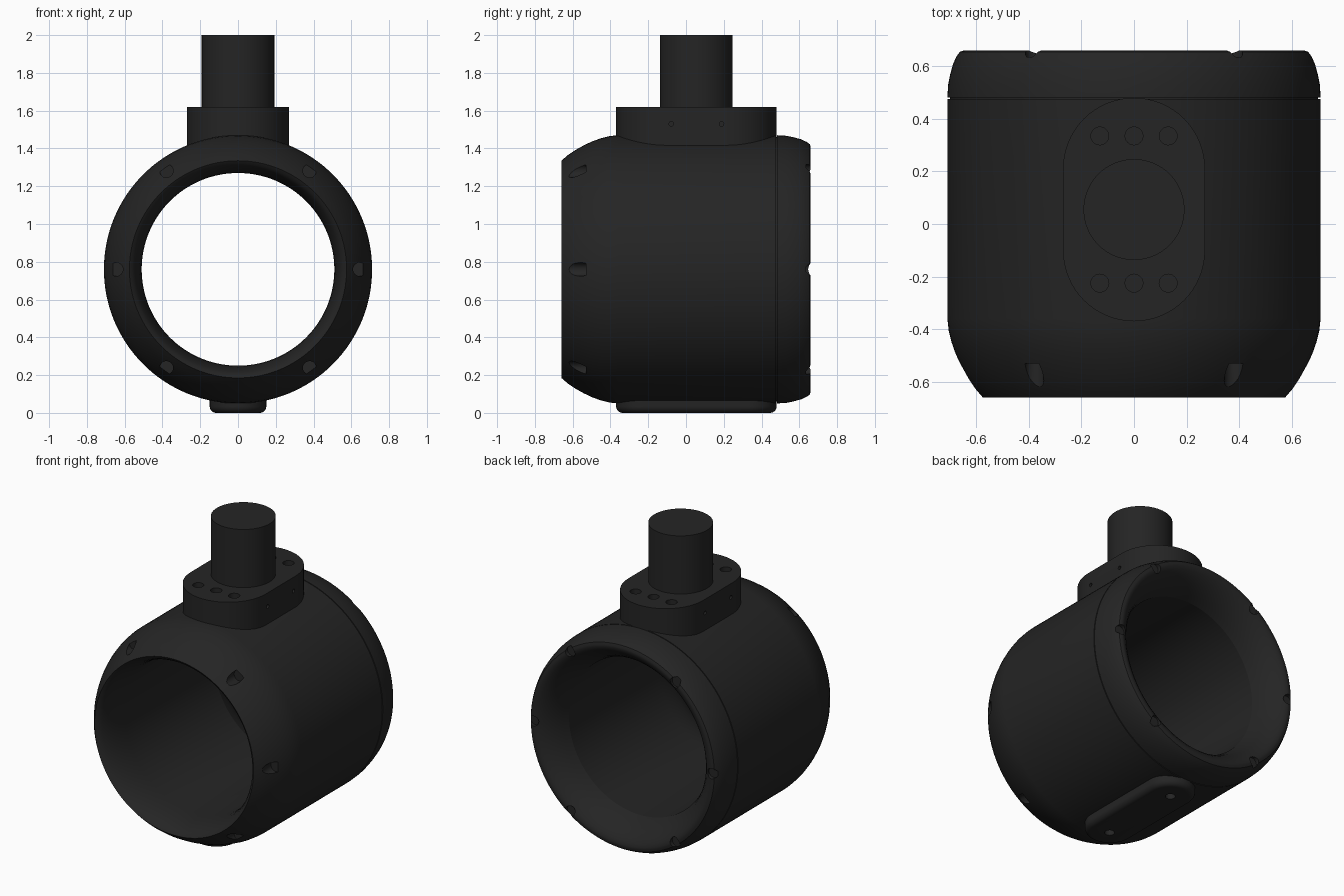
import bpy, bmesh, math
from math import sin, cos, pi
from mathutils import Matrix, Vector

if "Cube" in bpy.data.objects:
    bpy.data.objects.remove(bpy.data.objects["Cube"])

AXIS_Z = 0.76   # height of the ring axis
MID_Y = 0.055   # centre of mount, shaft and foot
SEG = 128

black = bpy.data.materials.new("matt_black")
black.diffuse_color = (0.018, 0.018, 0.018, 1)
black.use_nodes = True
black.node_tree.nodes["Principled BSDF"].inputs["Base Color"].default_value = black.diffuse_color


def make_object(name, bm):
    bmesh.ops.recalc_face_normals(bm, faces=bm.faces[:])
    mesh = bpy.data.meshes.new(name)
    bm.to_mesh(mesh)
    bm.free()
    mesh.materials.append(black)
    ob = bpy.data.objects.new(name, mesh)
    bpy.context.collection.objects.link(ob)
    return ob


def activate(ob):
    bpy.ops.object.select_all(action='DESELECT')
    ob.select_set(True)
    bpy.context.view_layer.objects.active = ob


def smooth(ob, angle=30):
    activate(ob)
    bpy.ops.object.shade_smooth_by_angle(angle=math.radians(angle))


def lathe(name, profile):
    """Spin a closed (radius, y) profile around the ring axis."""
    bm = bmesh.new()
    rings = [[bm.verts.new((r * cos(2 * pi * i / SEG), y, AXIS_Z + r * sin(2 * pi * i / SEG)))
              for r, y in profile] for i in range(SEG)]
    n = len(profile)
    for i in range(SEG):
        a, b = rings[i], rings[(i + 1) % SEG]
        for j in range(n):
            k = (j + 1) % n
            bm.faces.new((a[j], a[k], b[k], b[j]))
    return make_object(name, bm)


def add_cylinder(bm, center, axis, radius, length, seg=24):
    rot = Vector((0, 0, 1)).rotation_difference(Vector(axis)).to_matrix().to_4x4()
    bmesh.ops.create_cone(bm, cap_ends=True, segments=seg, radius1=radius, radius2=radius,
                          depth=length, matrix=Matrix.Translation(center) @ rot)


def drill(ob, holes):
    """Cut a list of (center, axis, radius, length) holes."""
    bm = bmesh.new()
    for h in holes:
        add_cylinder(bm, *h)
    cutter = make_object("hole_cutter", bm)
    cutter.hide_render = True
    mod = ob.modifiers.new("holes", 'BOOLEAN')
    mod.operation = 'DIFFERENCE'
    mod.solver = 'EXACT'
    mod.object = cutter
    activate(ob)
    bpy.ops.object.modifier_apply(modifier=mod.name)
    bpy.data.objects.remove(cutter)


def stadium(name, half_w, half_l, layers):
    """Stack stadium outlines; layers are (z, inset)."""
    bm = bmesh.new()
    n = 32
    loops = []
    for z, inset in layers:
        r, s = half_w - inset, half_l - half_w
        loops.append([bm.verts.new((r * cos(t), MID_Y + side * s + r * sin(t), z))
                      for side, start in ((1, 0), (-1, pi))
                      for t in (start + pi * i / n for i in range(n + 1))])
    bm.faces.new(loops[0])
    bm.faces.new(loops[-1])
    for a, b in zip(loops, loops[1:]):
        for i in range(len(a)):
            k = (i + 1) % len(a)
            bm.faces.new((a[i], a[k], b[k], b[i]))
    return make_object(name, bm)


# Screw positions shared by both ends of the ring
screw_angles = [math.radians(a) for a in (0, 54, 126, 180, 234, 306)]


def screw_holes(y, length, radius):
    return [((0.645 * cos(a), y, AXIS_Z + 0.645 * sin(a)), (0, 1, 0), radius, length)
            for a in screw_angles]


# Main shroud with rounded nose and flared inlet
shroud = lathe("shroud", [
    (0.575, -0.66), (0.605, -0.625), (0.632, -0.585), (0.657, -0.54), (0.678, -0.495),
    (0.694, -0.45), (0.705, -0.405), (0.71, -0.36), (0.71, 0.476), (0.70, 0.476),
    (0.70, 0.48), (0.51, 0.48), (0.51, -0.44), (0.514, -0.50), (0.521, -0.55),
    (0.531, -0.59), (0.544, -0.625), (0.558, -0.648)])
drill(shroud, screw_holes(-0.63, 0.20, 0.036))
smooth(shroud)

# Rear ring with flared outlet
rear_ring = lathe("rear_ring", [
    (0.70, 0.48), (0.70, 0.482), (0.71, 0.482), (0.707, 0.53), (0.699, 0.57), (0.688, 0.61),
    (0.674, 0.64), (0.663, 0.655), (0.648, 0.66), (0.635, 0.66), (0.615, 0.65),
    (0.59, 0.63), (0.565, 0.60), (0.543, 0.565), (0.525, 0.525), (0.51, 0.48)])
drill(rear_ring, screw_holes(0.68, 0.09, 0.034))
smooth(rear_ring)

# Mounting flange with bolt holes on top and pin holes on the sides
flange = stadium("mount_flange", 0.27, 0.425, [(1.38, 0), (1.62, 0)])
flange_holes = [((x, MID_Y + dy, 1.62), (0, 0, 1), 0.034, 0.16)
                for x in (-0.13, 0, 0.13) for dy in (-0.28, 0.28)]
flange_holes += [((sx * 0.27, MID_Y + dy, 1.53), (1, 0, 0), 0.012, 0.06)
                 for sx in (-1, 1) for dy in (-0.133, 0.133)]
drill(flange, flange_holes)
smooth(flange)

# Shaft
bm = bmesh.new()
add_cylinder(bm, (0, MID_Y, 1.81), (0, 0, 1), 0.192, 0.38, 64)
smooth(make_object("shaft", bm))

# Foot pad with rounded lower edge
R = 0.035
foot_layers = [(R * (1 - cos(t)), R * (1 - sin(t))) for t in (pi / 2 * i / 6 for i in range(7))]
foot = stadium("foot_pad", 0.15, 0.425, foot_layers + [(0.11, 0)])
drill(foot, [((0, MID_Y + dy, 0), (0, 0, 1), 0.03, 0.1) for dy in (-0.28, 0.28)])
smooth(foot)
